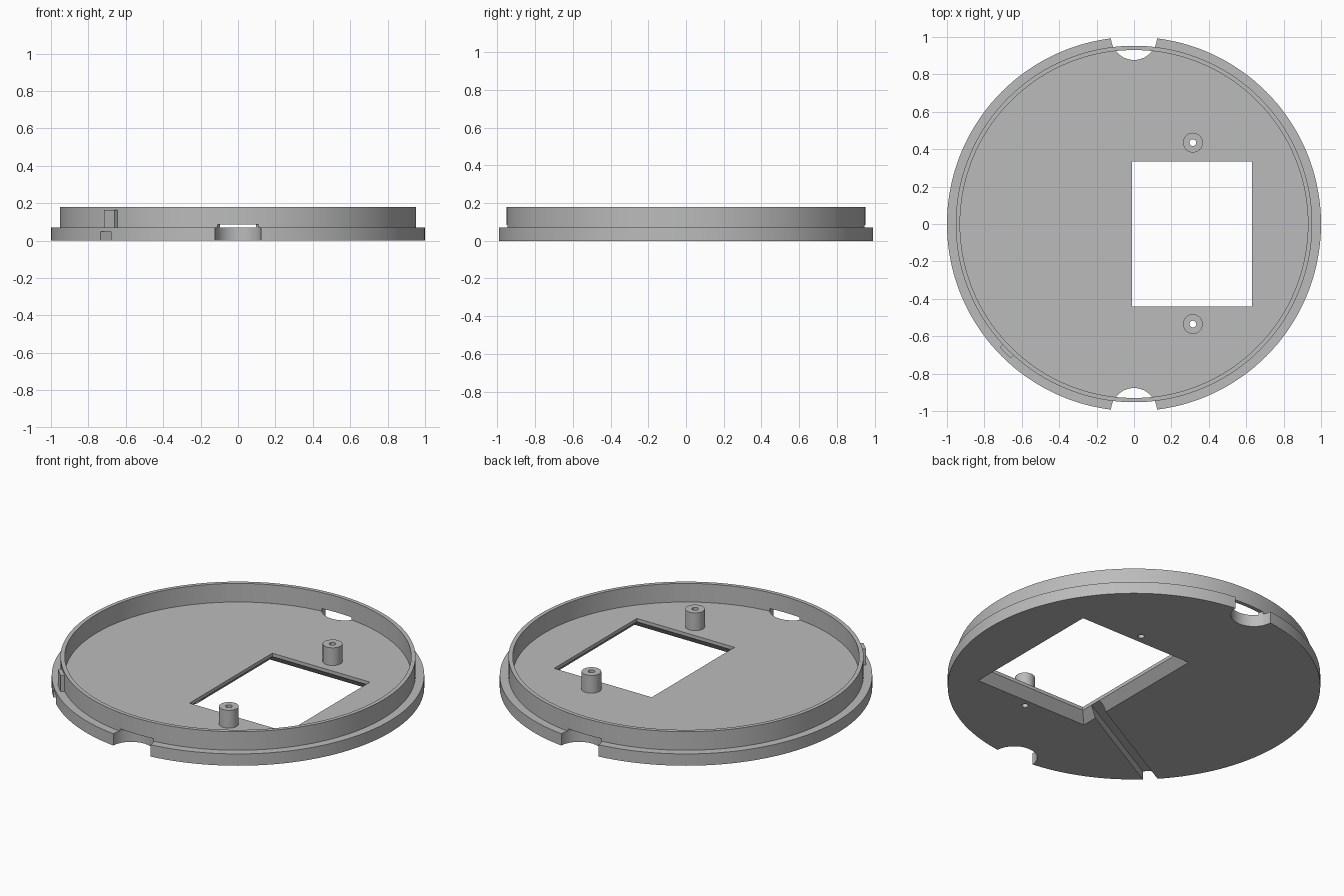
import bpy, bmesh
from math import sin, cos, pi, radians
from mathutils import Matrix, Vector

if "Cube" in bpy.data.objects:
    bpy.data.objects.remove(bpy.data.objects["Cube"])

gray = bpy.data.materials.new("light_gray")
gray.use_nodes = True
color = (0.5, 0.5, 0.5, 1)
gray.diffuse_color = color
gray.node_tree.nodes["Principled BSDF"].inputs["Base Color"].default_value = color

FLOOR, RIM_TOP = 0.07, 0.18
RIM_OUT, RIM_IN = 0.953, 0.93


def finish(name, bm):
    bmesh.ops.recalc_face_normals(bm, faces=bm.faces)
    mesh = bpy.data.meshes.new(name)
    bm.to_mesh(mesh)
    bm.free()
    mesh.materials.append(gray)
    ob = bpy.data.objects.new(name, mesh)
    bpy.context.collection.objects.link(ob)
    return ob


def activate(ob):
    bpy.ops.object.select_all(action="DESELECT")
    ob.select_set(True)
    bpy.context.view_layer.objects.active = ob


def smooth(ob):
    activate(ob)
    bpy.ops.object.shade_smooth_by_angle(angle=radians(30))


def loft(name, rings, closed=False):
    """Skin a stack of matching rings; cap the ends or join last to first."""
    bm = bmesh.new()
    loops = [[bm.verts.new(p) for p in ring] for ring in rings]
    pairs = list(zip(loops, loops[1:]))
    if closed:
        pairs.append((loops[-1], loops[0]))
    else:
        bm.faces.new(loops[0])
        bm.faces.new(loops[-1])
    n = len(loops[0])
    for a, b in pairs:
        for i in range(n):
            j = (i + 1) % n
            bm.faces.new((a[i], a[j], b[j], b[i]))
    return finish(name, bm)


def circle(r, z, x=0, y=0, n=48):
    return [(x + r * cos(2 * pi * i / n), y + r * sin(2 * pi * i / n), z) for i in range(n)]


def cut(target, cutter):
    mod = target.modifiers.new("cut", "BOOLEAN")
    mod.operation = "DIFFERENCE"
    mod.solver = "EXACT"
    mod.object = cutter
    activate(target)
    bpy.ops.object.modifier_apply(modifier=mod.name)
    bpy.data.objects.remove(cutter)


# Round base plate with a raised rim
profile = [(1, 0), (1, FLOOR), (RIM_OUT, FLOOR), (RIM_OUT, RIM_TOP),
           (RIM_IN, RIM_TOP), (RIM_IN, FLOOR)]
base = loft("base_plate", [circle(r, z, n=144) for r, z in profile])

# Half-round finger notches at front and back
for y in (-1, 1):
    cut(base, loft("notch_cutter", [circle(0.123, z, 0, y) for z in (-0.1, 0.085)]))

# Rectangular window, flared towards the underside
X0, X1, Y0, Y1 = -0.01, 0.63, -0.44, 0.335


def window_ring(grow, z):
    return [(X0 - grow, Y0 - grow, z), (X1 + grow, Y0 - grow, z),
            (X1 + grow, Y1 + grow, z), (X0 - grow, Y1 + grow, z)]


cut(base, loft("window_cutter", [window_ring(0.06, -0.01), window_ring(0, 0.05),
                                 window_ring(0, 0.1)]))

# Cable groove under the plate, round at the window end
start, end = Vector((-0.03, -0.335)), Vector((-0.707, -0.707))
along = (end - start).normalized()
side = Vector((-along.y, along.x))
half = 0.038
outline = [start + half * (side * cos(pi * i / 16) - along * sin(pi * i / 16))
           for i in range(17)]
outline += [end + along * 0.2 - side * half, end + along * 0.2 + side * half]
cut(base, loft("groove_cutter", [[(p.x, p.y, z) for p in outline] for z in (-0.05, 0.05)]))

# Screw posts with through holes
for name, y in (("back_screw_post", 0.435), ("front_screw_post", -0.535)):
    x, bore, radius = 0.315, 0.018, 0.053
    cut(base, loft("screw_hole_cutter", [circle(bore, z, x, y, 24) for z in (-0.1, 0.1)]))
    post = loft(name, [circle(r, z, x, y, 24) for r, z in (
        (radius, FLOOR), (radius, 0.175), (bore, 0.175), (bore, FLOOR))], closed=True)
    smooth(post)
smooth(base)

# Small locating key on the outside of the rim
bm = bmesh.new()
bmesh.ops.create_cube(bm, size=1)
bmesh.ops.scale(bm, vec=(0.034, 0.08, 0.095), verts=bm.verts)
bmesh.ops.translate(bm, vec=(0.957, 0, FLOOR + 0.0475), verts=bm.verts)
bmesh.ops.rotate(bm, matrix=Matrix.Rotation(radians(225), 3, "Z"), verts=bm.verts)
finish("locating_key", bm)
